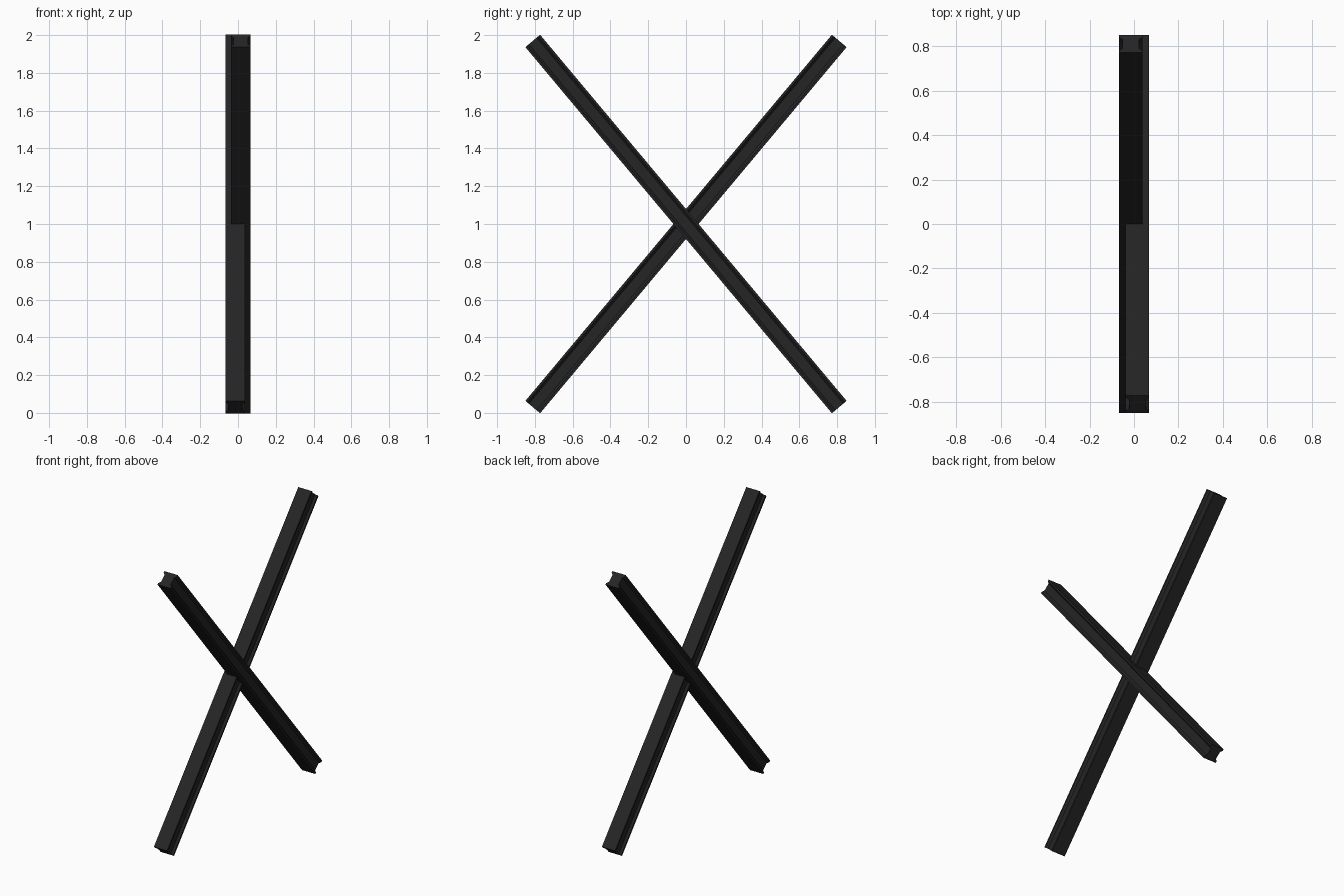
import bpy, bmesh, math
from mathutils import Vector

if "Cube" in bpy.data.objects:
    bpy.data.objects.remove(bpy.data.objects["Cube"])

steel = bpy.data.materials.new("dark steel")
steel.diffuse_color = (0.018, 0.018, 0.018, 1)
steel.use_nodes = True
steel.node_tree.nodes["Principled BSDF"].inputs["Base Color"].default_value = steel.diffuse_color

H = 0.052    # half flange width (x)
D = 0.051    # half depth of section
T = 0.012    # flange thickness
W = 0.038    # half width of the core between flanges
L = 1.264    # half length


def beam(name, x, side):
    # I-section profile swept along the diagonal
    prof = [(-H, -D), (H, -D), (H, -D + T), (W, -D + 2 * T), (W, D - 2 * T), (H, D - T),
            (H, D), (-H, D), (-H, D - T), (-W, D - 2 * T), (-W, -D + 2 * T), (-H, -D + T)]
    a = math.atan2(1.935, 1.62)
    along = Vector((0, side * math.cos(a), math.sin(a)))
    across = Vector((0, -side * math.sin(a), math.cos(a)))
    c = Vector((x, 0, 1))
    bm = bmesh.new()
    rings = [[bm.verts.new(c + along * s + Vector((u, 0, 0)) + across * v) for u, v in prof]
             for s in (-L, L)]
    n = len(prof)
    for i in range(n):
        j = (i + 1) % n
        bm.faces.new((rings[0][i], rings[0][j], rings[1][j], rings[1][i]))
    for r in rings:
        bm.faces.new(r)
    bmesh.ops.recalc_face_normals(bm, faces=bm.faces)
    me = bpy.data.meshes.new(name)
    bm.to_mesh(me)
    bm.free()
    me.materials.append(steel)
    bpy.context.collection.objects.link(bpy.data.objects.new(name, me))


beam("rising_beam", -0.0145, 1)
beam("falling_beam", 0.0145, -1)
